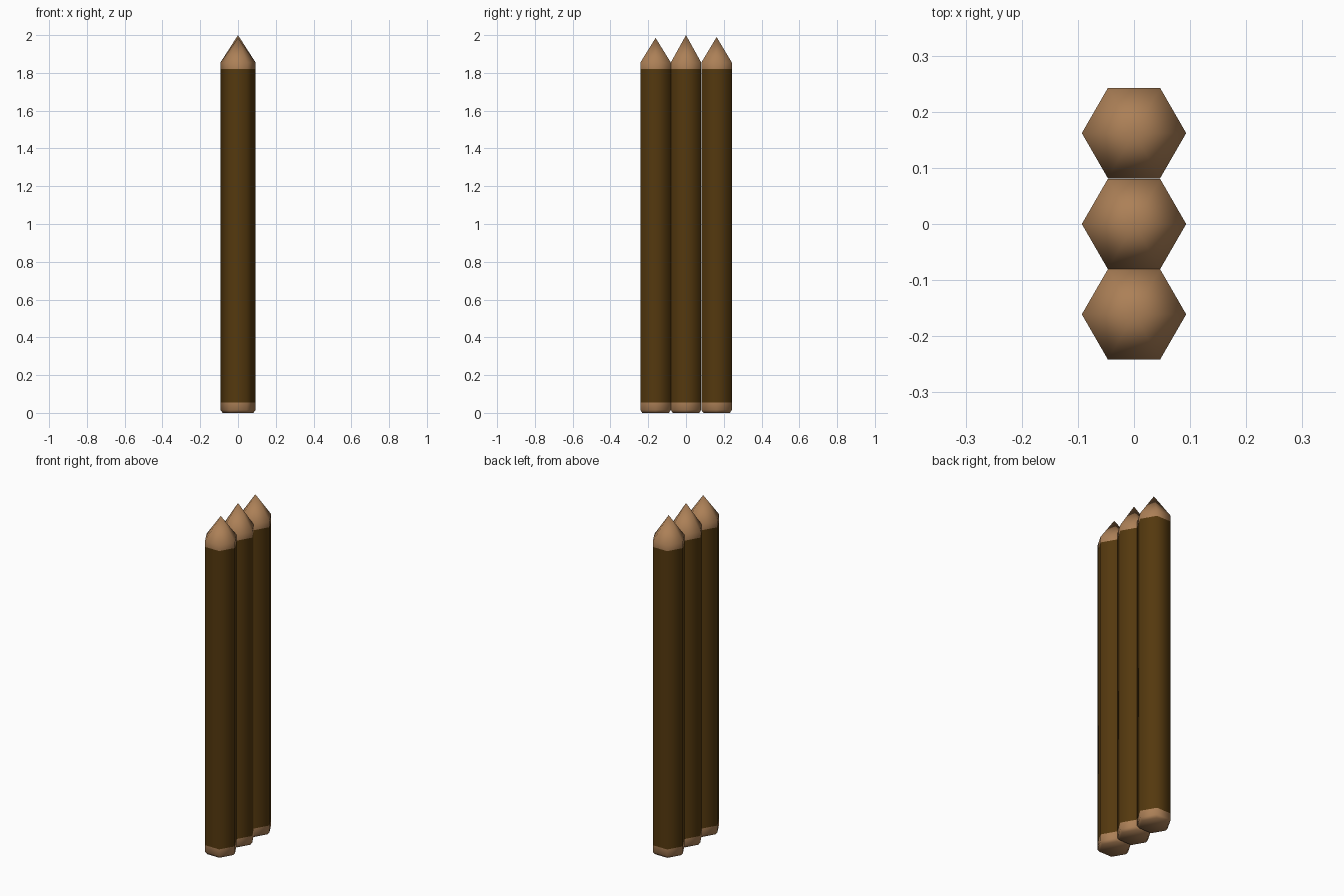
import bpy, bmesh, math

if "Cube" in bpy.data.objects:
    bpy.data.objects.remove(bpy.data.objects["Cube"])

def material(name, rgb):
    m = bpy.data.materials.new(name)
    m.diffuse_color = (*rgb, 1)
    m.use_nodes = True
    m.node_tree.nodes["Principled BSDF"].inputs["Base Color"].default_value = m.diffuse_color
    return m

bark = material("dark_bark", (0.089, 0.040, 0.0045))
wood = material("cut_wood", (0.413, 0.216, 0.095))

R = 0.093          # corner radius of the six-sided stake
# (radius, height) from the chamfered foot to the shoulder
PROFILE = [(0.081, 0.0), (R, 0.015), (R, 0.055), (R, 1.82), (R, 1.855)]

def stake(name, y, tip):
    bm = bmesh.new()
    rings = [[bm.verts.new((r * math.cos(i * math.pi / 3),
                            r * math.sin(i * math.pi / 3), z)) for i in range(6)]
             for r, z in PROFILE]
    bm.faces.new(rings[0][::-1])
    for a, b in zip(rings, rings[1:]):
        for i in range(6):
            j = (i + 1) % 6
            bm.faces.new((a[i], a[j], b[j], b[i]))
    # pointed tip
    apex = bm.verts.new((0, 0, tip))
    for i in range(6):
        bm.faces.new((rings[-1][i], rings[-1][(i + 1) % 6], apex))
    # bark on the long shaft, bare wood at both ends
    for f in bm.faces:
        f.material_index = 0 if 0.1 < f.calc_center_median().z < 1.8 else 1
        f.smooth = True
    mesh = bpy.data.meshes.new(name)
    bm.to_mesh(mesh)
    bm.free()
    mesh.materials.append(bark)
    mesh.materials.append(wood)
    ob = bpy.data.objects.new(name, mesh)
    ob.location.y = y
    bpy.context.collection.objects.link(ob)

# row of three touching stakes
stake("front_stake", -0.161, 1.985)
stake("middle_stake", 0, 2.0)
stake("back_stake", 0.162, 1.99)
